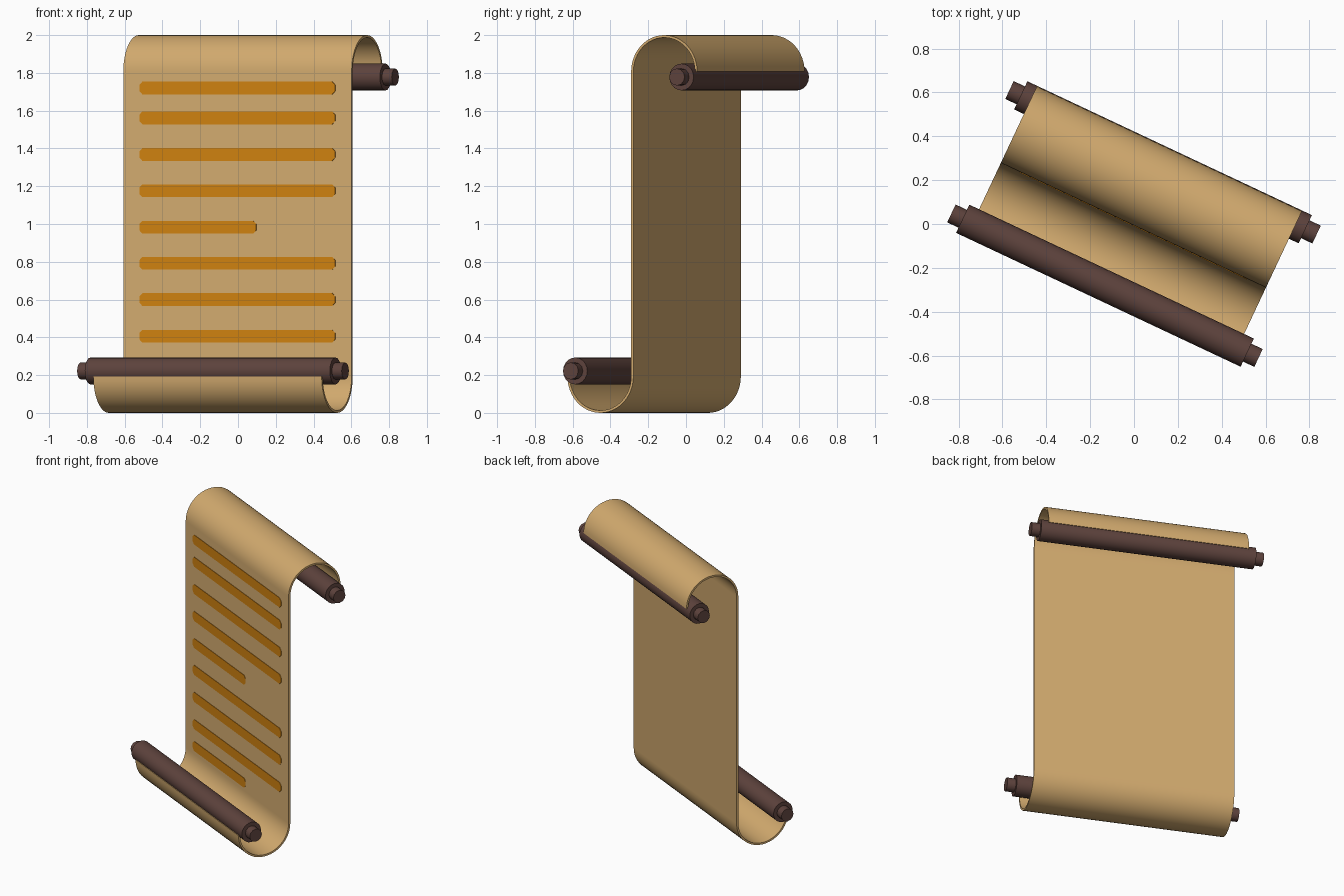
import bpy, bmesh, math
from mathutils import Matrix

if "Cube" in bpy.data.objects:
    bpy.data.objects.remove(bpy.data.objects["Cube"])

TURN = Matrix.Rotation(math.radians(-25.2), 4, 'Z')   # whole scroll is turned about z
HALF_W, R, T = 0.668, 0.193, 0.013                    # half width, outer curl radius, thickness


def material(name, rgb):
    lin = [(c / 255 / 12.92) if c < 11 else ((c / 255 + 0.055) / 1.055) ** 2.4 for c in rgb]
    m = bpy.data.materials.new(name)
    m.diffuse_color = (*lin, 1)
    m.use_nodes = True
    m.node_tree.nodes["Principled BSDF"].inputs["Base Color"].default_value = m.diffuse_color
    return m


PARCHMENT = material("parchment tan", (211, 171, 111))
INK = material("amber ink", (210, 131, 16))
WOOD = material("dark brown wood", (94, 67, 61))


def finish(bm, name, mat, smooth=True):
    bm.transform(TURN)
    me = bpy.data.meshes.new(name)
    bm.to_mesh(me)
    bm.free()
    me.materials.append(mat)
    ob = bpy.data.objects.new(name, me)
    bpy.context.collection.objects.link(ob)
    bpy.ops.object.select_all(action='DESELECT')
    ob.select_set(True)
    bpy.context.view_layer.objects.active = ob
    if smooth:
        bpy.ops.object.shade_smooth_by_angle(angle=math.radians(40))
    return ob


# Parchment: S-shaped profile swept across the width, as a closed thick sheet
half = []
rm, n = R - T / 2, 24
for i in range(n + 1):
    a = math.pi * (1 - i / n)
    half.append((rm + rm * math.cos(a), 1 - R + rm * math.sin(a), math.cos(a), math.sin(a)))
# The lower curl is the upper one turned half way round; its outside is the other side
line = [(-y, -z, y_n, z_n) for y, z, y_n, z_n in reversed(half)] + half
outline = [(y + ny * T / 2, z + nz * T / 2) for y, z, ny, nz in line]
outline += [(y - ny * T / 2, z - nz * T / 2) for y, z, ny, nz in reversed(line)]
bm = bmesh.new()
rows = [[bm.verts.new((x, y, z + 1)) for y, z in outline] for x in (-HALF_W, HALF_W)]
count, last = len(outline), len(line) * 2 - 1
for i in range(count):
    j = (i + 1) % count
    bm.faces.new((rows[0][i], rows[0][j], rows[1][j], rows[1][i]))
for row in rows:                                       # side edges of the sheet
    for i in range(len(line) - 1):
        bm.faces.new((row[i], row[i + 1], row[last - i - 1], row[last - i]))
bmesh.ops.recalc_face_normals(bm, faces=bm.faces)
finish(bm, "parchment_sheet", PARCHMENT)


# Rods: thick bar with a thinner stub poking out of both ends
def cylinder(bm, radius, x0, x1, y, z, sides):
    place = Matrix.Translation(((x0 + x1) / 2, y, z)) @ Matrix.Rotation(math.pi / 2, 4, 'Y')
    bmesh.ops.create_cone(bm, cap_ends=True, segments=sides, radius1=radius, radius2=radius,
                          depth=x1 - x0, matrix=place)


for name, y, z in (("top_rod", 0.311, 1.778), ("bottom_rod", -0.311, 0.222)):
    bm = bmesh.new()
    cylinder(bm, 0.071, -0.717, 0.717, y, z, 20)
    for x0, x1 in ((-0.774, -0.716), (0.716, 0.774)):
        cylinder(bm, 0.045, x0, x1, y, z, 12)
    finish(bm, name, WOOD)

# Writing lines: thin plates with clipped corners on the front of the sheet
LEFT, LONG, SHORT, H, C = -0.573, 0.573, 0.111, 0.034, 0.018
LINES = [(1.72, LONG), (1.562, LONG), (1.368, LONG), (1.176, LONG), (0.983, SHORT),
         (0.792, LONG), (0.60, LONG), (0.406, LONG), (0.25, SHORT)]
for k, (z, right) in enumerate(LINES):
    bm = bmesh.new()
    shape = [(LEFT + C, -H), (right - C, -H), (right, -H + C), (right, H - C),
             (right - C, H), (LEFT + C, H), (LEFT, H - C), (LEFT, -H + C)]
    face = bm.faces.new([bm.verts.new((x, -T / 2 - 0.003, z + dz)) for x, dz in shape])
    ext = bmesh.ops.extrude_face_region(bm, geom=[face])
    bmesh.ops.translate(bm, vec=(0, 0.004, 0),
                        verts=[g for g in ext["geom"] if isinstance(g, bmesh.types.BMVert)])
    bmesh.ops.recalc_face_normals(bm, faces=bm.faces)
    finish(bm, f"writing_line_{k + 1}", INK, smooth=False)
